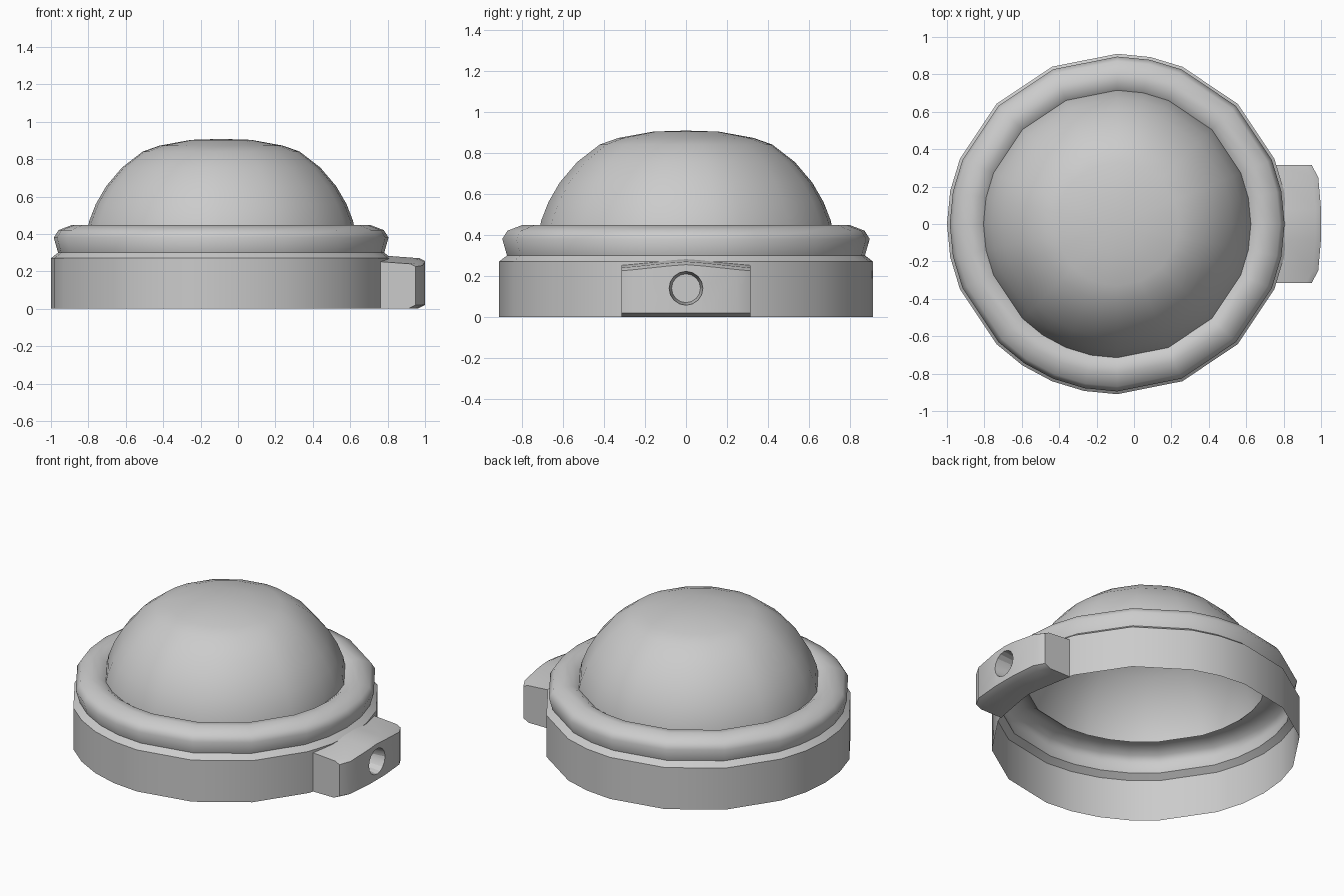
import bpy, bmesh
from math import cos, sin, radians

if "Cube" in bpy.data.objects:
    bpy.data.objects.remove(bpy.data.objects["Cube"])

CX = -0.09  # axis of the round body


def add_object(name, verts, faces, angle=35):
    mesh = bpy.data.meshes.new(name)
    mesh.from_pydata(verts, [], faces)
    bm = bmesh.new()
    bm.from_mesh(mesh)
    bmesh.ops.recalc_face_normals(bm, faces=bm.faces)
    bm.to_mesh(mesh)
    bm.free()
    obj = bpy.data.objects.new(name, mesh)
    bpy.context.collection.objects.link(obj)
    smooth(obj, angle)
    return obj


def smooth(obj, angle):
    bpy.ops.object.select_all(action='DESELECT')
    obj.select_set(True)
    bpy.context.view_layer.objects.active = obj
    bpy.ops.object.shade_smooth_by_angle(angle=radians(angle))


# uneven spacing: 16 main sides, some of them split in two
steps = sorted([22.5 * i for i in range(16)]
               + [11.25, 78.75, 168.75, 191.25, 236.25, 258.75, 348.75])


def lathe(name, profile, cap=None, angle=35):
    n = len(steps)
    verts = [(CX + r * cos(radians(a)), r * sin(radians(a)), z)
             for r, z in profile for a in steps]
    faces = [(j * n + i, j * n + (i + 1) % n, (j + 1) * n + (i + 1) % n, (j + 1) * n + i)
             for j in range(len(profile) - 1) for i in range(n)]
    if cap is not None:
        verts.append((CX, 0, cap))
        base = (len(profile) - 1) * n
        faces += [(base + i, base + (i + 1) % n, len(verts) - 1) for i in range(n)]
    return add_object(name, verts, faces, angle)


# open-bottomed collar with a groove and rounded lip
lathe("collar", [(.91, 0), (.91, .27), (.872, .30), (.895, .38), (.87, .42),
                 (.80, .447), (.75, .445), (.715, .42)], angle=50)

# hollow dome
lathe("dome", [(.715, .42), (.705, .47), (.67, .56), (.615, .655), (.53, .755),
               (.42, .84), (.33, .872), (.16, .903)], cap=.908)

# side lug: cross-sections (y, inner x, outer x, top z) lofted along y
stations = [(-.315, .755, .95, .24), (-.25, .77, .985, .246), (-.08, .80, 1.0, .264),
            (0, .81, 1.0, .27), (.08, .80, 1.0, .264), (.25, .77, .985, .246),
            (.315, .755, .95, .24)]
verts, faces = [], []
for y, xi, xo, zt in stations:
    verts += [(xi, y, 0), (xo - .04, y, 0), (xo, y, .02),
              (xo, y, zt - .015), (xo - .03, y, zt), (xi, y, zt + .012)]
for s in range(len(stations) - 1):
    for k in range(6):
        m = (k + 1) % 6
        faces.append((s * 6 + k, s * 6 + m, s * 6 + 6 + m, s * 6 + 6 + k))
faces += [tuple(range(6)), tuple(range(len(verts) - 6, len(verts)))]
lug = add_object("side_lug", verts, faces)

# blind round hole in the lug
bpy.ops.mesh.primitive_cone_add(vertices=16, radius1=.07, radius2=.095, depth=.2,
                                location=(1.0, 0, .14), rotation=(0, radians(90), 0))
cutter = bpy.context.object
cutter.name = "hole_cutter"
cutter.hide_render = True
mod = lug.modifiers.new("hole", 'BOOLEAN')
mod.operation = 'DIFFERENCE'
mod.solver = 'EXACT'
mod.object = cutter
lug.modifiers.move(len(lug.modifiers) - 1, 0)
bpy.context.view_layer.objects.active = lug
bpy.ops.object.modifier_apply(modifier=mod.name)
bpy.data.objects.remove(cutter, do_unlink=True)
smooth(lug, 35)
